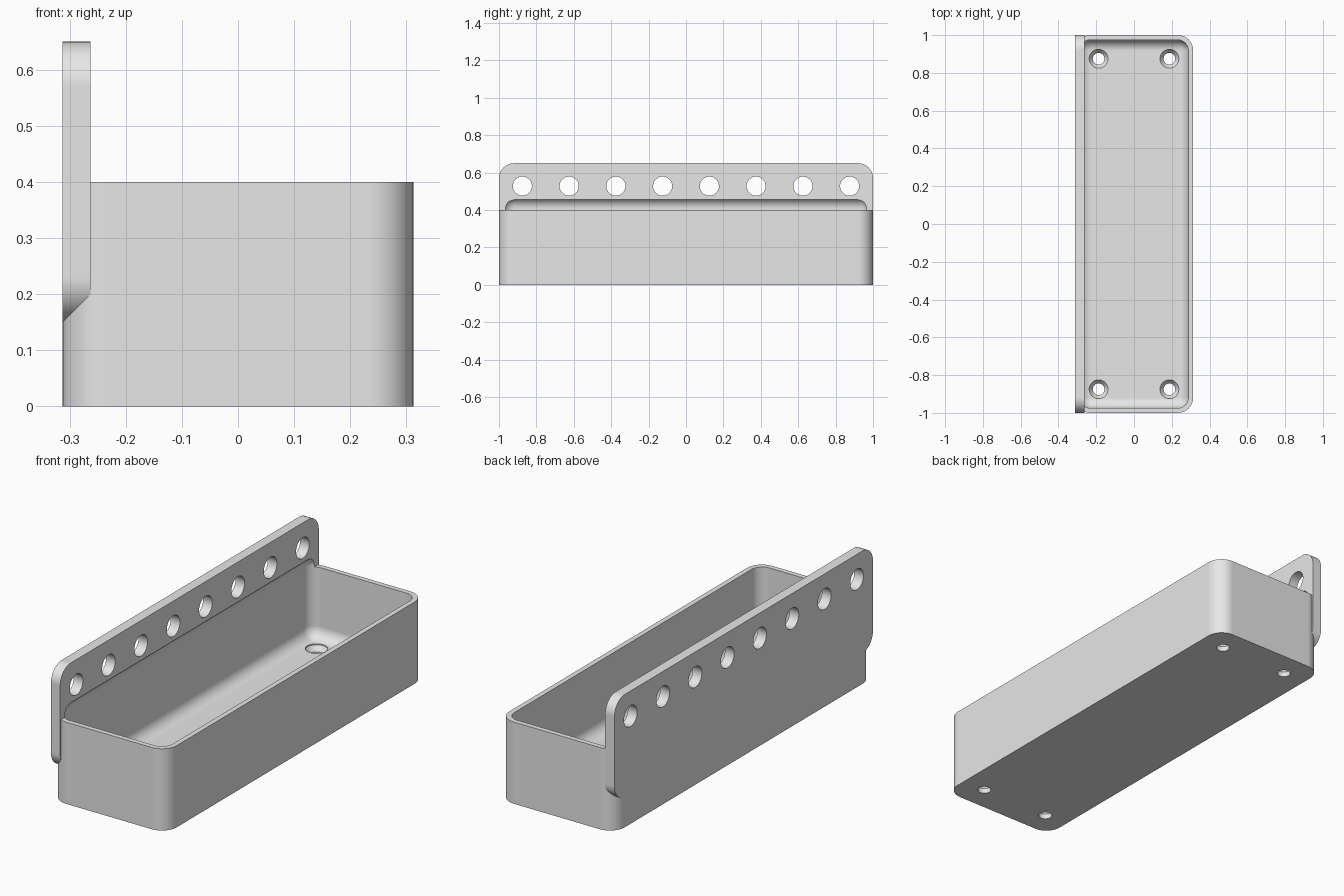
import bpy, bmesh, math
from mathutils import Matrix, Vector

old = bpy.data.objects.get("Cube")
if old:
    bpy.data.objects.remove(old, do_unlink=True)

GREY = (0.8, 0.8, 0.8, 1.0)
mat = bpy.data.materials.new("plain grey")
mat.use_nodes = True
mat.diffuse_color = GREY
mat.node_tree.nodes["Principled BSDF"].inputs["Base Color"].default_value = GREY

# Main dimensions
HALF_X, HALF_Y = 0.3125, 1.0
TRAY_TOP, PLATE_LOW, PLATE_TOP = 0.4, 0.15, 0.65
PLATE_T, WALL, FLOOR = 0.05, 0.025, 0.055
CORNER = 0.08


def finish(bm, name):
    bmesh.ops.recalc_face_normals(bm, faces=bm.faces)
    mesh = bpy.data.meshes.new(name)
    bm.to_mesh(mesh)
    bm.free()
    mesh.materials.append(mat)
    obj = bpy.data.objects.new(name, mesh)
    bpy.context.collection.objects.link(obj)
    return obj


def rounded_box(name, low, high, radius, axes):
    """Box whose edges running along the given axes are rounded."""
    low, high = Vector(low), Vector(high)
    bm = bmesh.new()
    bmesh.ops.create_cube(bm, size=1)
    for v in bm.verts:
        v.co = (low + high) / 2 + v.co * (high - low)
    edges = []
    for e in bm.edges:
        d = e.verts[1].co - e.verts[0].co
        if max(range(3), key=lambda i: abs(d[i])) in axes:
            edges.append(e)
    bmesh.ops.bevel(bm, geom=edges, offset=radius, segments=10,
                    profile=0.5, affect='EDGES')
    return finish(bm, name)


def lathe(bm, profile, matrix, sides=40):
    """Closed turned solid from (radius, height) pairs."""
    rings = []
    for r, h in profile:
        ring = []
        for i in range(sides):
            a = math.tau * i / sides
            co = Vector((r * math.cos(a), r * math.sin(a), h))
            ring.append(bm.verts.new(matrix @ co))
        rings.append(ring)
    for a, b in zip(rings, rings[1:]):
        for i in range(sides):
            j = (i + 1) % sides
            bm.faces.new((a[i], a[j], b[j], b[i]))
    bm.faces.new(rings[0][::-1])
    bm.faces.new(rings[-1])


def cut(obj, cutter):
    mod = obj.modifiers.new("cut", 'BOOLEAN')
    mod.operation = 'DIFFERENCE'
    mod.solver = 'EXACT'
    mod.object = cutter
    bpy.context.view_layer.objects.active = obj
    bpy.ops.object.modifier_apply(modifier=mod.name)


# Tray body and upright back plate
tray = rounded_box("tray", (-HALF_X, -HALF_Y, 0),
                   (HALF_X, HALF_Y, TRAY_TOP), CORNER, {2})
plate = rounded_box("back_plate", (-HALF_X, -HALF_Y, PLATE_LOW),
                    (PLATE_T - HALF_X, HALF_Y, PLATE_TOP), CORNER, {0})

# Hollow with rounded edges, also biting into the plate above the rim
hollow = rounded_box("hollow_cutter", (WALL - HALF_X, WALL - HALF_Y, FLOOR),
                     (HALF_X - WALL, HALF_Y - WALL, 0.465), 0.0575, {0, 1, 2})

# Countersunk screw holes in the floor
bm = bmesh.new()
for x in (-0.1875, 0.1875):
    for y in (-0.875, 0.875):
        lathe(bm, [(0.031, -0.05), (0.031, 0.025), (0.05, FLOOR - 0.005), (0.05, 0.12)],
              Matrix.Translation((x, y, 0)))
screw_holes = finish(bm, "screw_hole_cutter")

# Row of eight round holes through the plate
bm = bmesh.new()
turn = Matrix.Rotation(math.pi / 2, 4, 'Y')
for i in range(8):
    y = -0.875 + 0.25 * i
    lathe(bm, [(0.051, -0.1), (0.051, 0.1)],
          Matrix.Translation((PLATE_T / 2 - HALF_X, y, 0.5275)) @ turn)
plate_holes = finish(bm, "plate_hole_cutter")

cut(tray, hollow)
cut(tray, screw_holes)
cut(plate, hollow)
cut(plate, plate_holes)
for cutter in (hollow, screw_holes, plate_holes):
    bpy.data.objects.remove(cutter, do_unlink=True)

# Smooth fillets with crisp edges and flat walls
for obj in (tray, plate):
    bpy.ops.object.select_all(action='DESELECT')
    obj.select_set(True)
    bpy.context.view_layer.objects.active = obj
    bpy.ops.object.shade_smooth_by_angle(angle=math.radians(30))
    mod = obj.modifiers.new("flat walls", 'WEIGHTED_NORMAL')
    mod.keep_sharp = True
